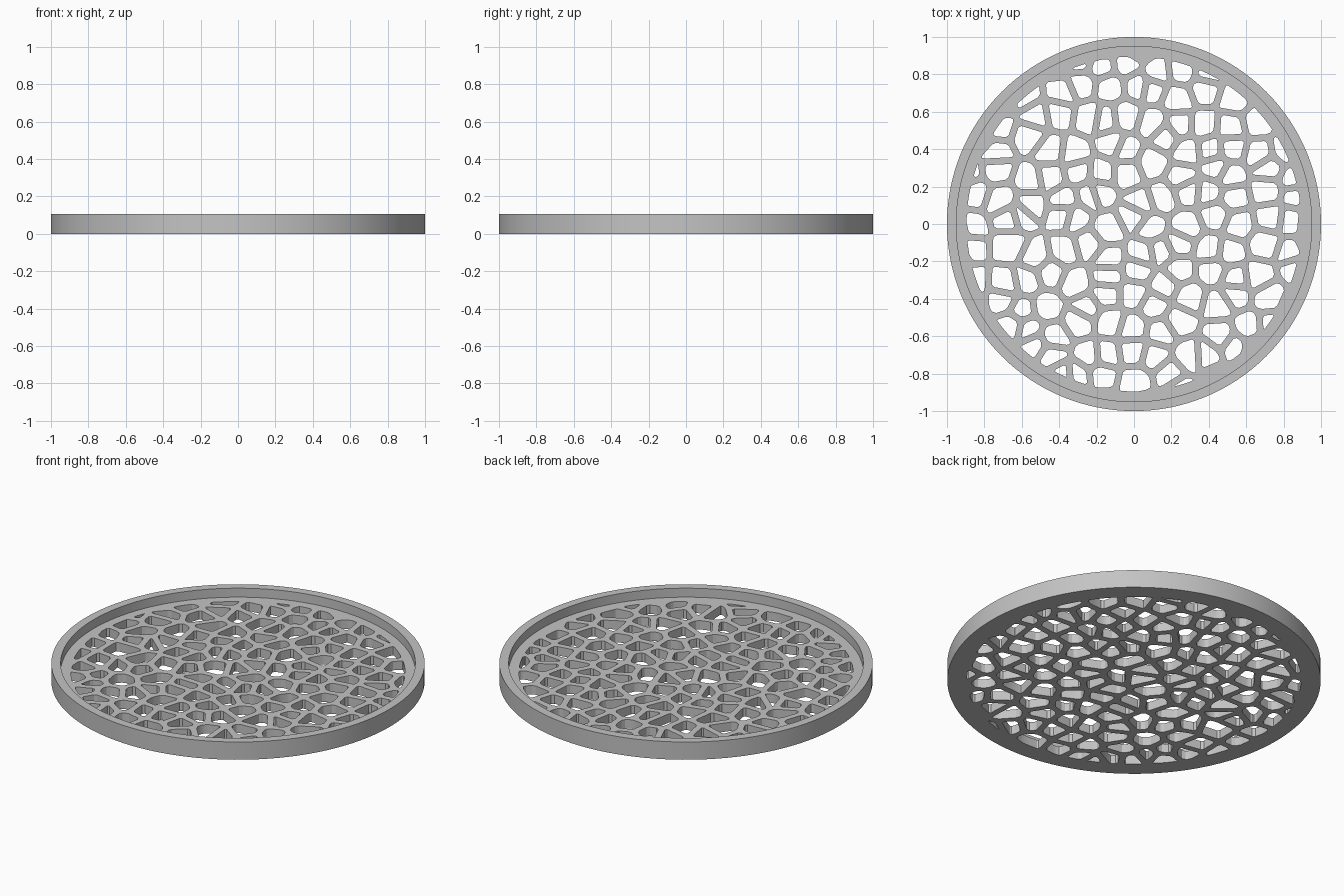
import bpy, bmesh, math, random
from mathutils import Vector

OUTER, INNER, OPEN = 1.0, 0.95, 0.895   # rim outside, rim inside, edge of lattice
HEIGHT, FLOOR = 0.105, 0.052            # rim top, lattice thickness
PITCH, JITTER, STRUT = 0.14, 0.36, 0.036
SEGMENTS = 128

cube = bpy.data.objects.get("Cube")
if cube:
    bpy.data.objects.remove(cube, do_unlink=True)
random.seed(7)


def circle(radius, count=SEGMENTS):
    return [Vector((radius * math.cos(i * math.tau / count),
                    radius * math.sin(i * math.tau / count))) for i in range(count)]


def clip(poly, normal, limit):
    """Keep the part of a convex polygon where point . normal <= limit."""
    result = []
    for a, b in zip(poly, poly[1:] + poly[:1]):
        da, db = a.dot(normal) - limit, b.dot(normal) - limit
        if da <= 0:
            result.append(a)
        if da * db < 0:
            result.append(a.lerp(b, da / (da - db)))
    return result


def area(poly):
    return sum(a.cross(b) for a, b in zip(poly, poly[1:] + poly[:1])) / 2


def tidy(poly):
    return [p for i, p in enumerate(poly) if (p - poly[i - 1]).length > 0.002]


def soften(poly, size=0.012):
    """Round each real corner with a short chamfer."""
    result = []
    for i, p in enumerate(poly):
        back, ahead = poly[i - 1] - p, poly[(i + 1) % len(poly)] - p
        if math.pi - back.angle(ahead) < 0.25:
            result.append(p)
            continue
        for side in (back, ahead):
            result.append(p + side.normalized() * min(size, side.length * 0.35))
    return result


# Cell centres: a jittered grid that runs a little past the opening
steps = range(-8, 9)
seeds = [Vector((i + random.uniform(-JITTER, JITTER),
                 j + random.uniform(-JITTER, JITTER))) * PITCH
         for i in steps for j in steps]


def cell(seed):
    """Opening around one centre, kept half a strut from its neighbours."""
    reach = PITCH * 2
    poly = [seed + Vector(c) * reach for c in ((-1, -1), (1, -1), (1, 1), (-1, 1))]
    for other in seeds:
        gap = other - seed
        if 0 < gap.length < reach * 2:
            n = gap.normalized()
            poly = clip(poly, n, n.dot((seed + other) / 2) - STRUT / 2)
    for n in circle(1):
        poly = clip(poly, n, OPEN)
    return tidy(poly)


openings = []
for seed in seeds:
    if seed.length < OPEN + PITCH:
        poly = cell(seed)
        if len(poly) > 2 and area(poly) > 0.0008:
            openings.append(soften(poly))

bm = bmesh.new()


def ring(points, z):
    return [bm.verts.new((p.x, p.y, z)) for p in points]


def wall(low, high):
    for i in range(len(low)):
        bm.faces.new((low[i - 1], low[i], high[i], high[i - 1]))


def fill(loops):
    edges = [bm.edges.get((loop[i - 1], loop[i])) for loop in loops for i in range(len(loop))]
    bmesh.ops.triangle_fill(bm, edges=edges, use_beauty=True, normal=(0, 0, 1))


# Rim: outer wall, flat top, inner wall down to the ledge
base = ring(circle(OUTER), 0)
crest = ring(circle(OUTER), HEIGHT)
lip = ring(circle(INNER), HEIGHT)
ledge = ring(circle(INNER), FLOOR)
for low, high in ((base, crest), (crest, lip), (lip, ledge)):
    wall(low, high)

# Lattice: walls of the openings, then the floor faces around them
bottoms = [ring(p, 0) for p in openings]
tops = [ring(p, FLOOR) for p in openings]
for low, high in zip(bottoms, tops):
    wall(low, high)
fill([base] + bottoms)
fill([ledge] + tops)
bmesh.ops.recalc_face_normals(bm, faces=bm.faces[:])

mesh = bpy.data.meshes.new("lattice_tray")
bm.to_mesh(mesh)
bm.free()
tray = bpy.data.objects.new("lattice_tray", mesh)
bpy.context.collection.objects.link(tray)

# Plain grey
grey = bpy.data.materials.new("plain grey")
grey.use_nodes = True
colour = (0.55, 0.55, 0.55, 1)
grey.diffuse_color = colour
grey.node_tree.nodes["Principled BSDF"].inputs["Base Color"].default_value = colour
mesh.materials.append(grey)

bpy.ops.object.select_all(action="DESELECT")
tray.select_set(True)
bpy.context.view_layer.objects.active = tray
bpy.ops.object.shade_smooth_by_angle(angle=math.radians(20))
